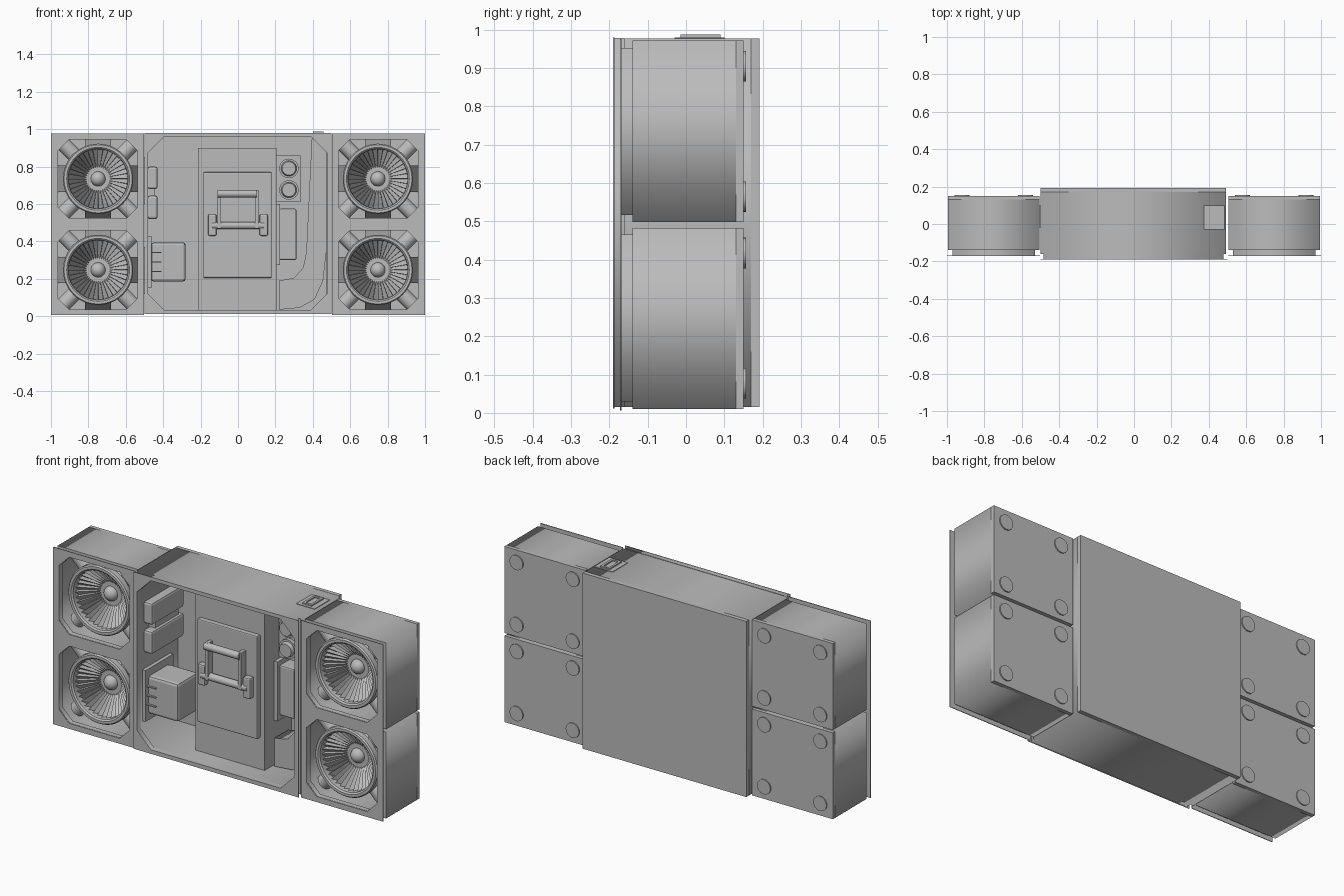
import bpy, bmesh, math
from mathutils import Matrix, Vector

cube = bpy.data.objects.get("Cube")
if cube:
    bpy.data.objects.remove(cube, do_unlink=True)

GREY = 0.5
mat = bpy.data.materials.new("plain grey")
mat.use_nodes = True
mat.diffuse_color = (GREY, GREY, GREY, 1)
mat.node_tree.nodes["Principled BSDF"].inputs["Base Color"].default_value = (GREY, GREY, GREY, 1)


def add(name, mesh, smooth=False):
    mesh.materials.clear()
    mesh.materials.append(mat)
    ob = bpy.data.objects.new(name, mesh)
    bpy.context.scene.collection.objects.link(ob)
    if smooth:
        bpy.ops.object.select_all(action='DESELECT')
        ob.select_set(True)
        bpy.context.view_layer.objects.active = ob
        bpy.ops.object.shade_smooth_by_angle(angle=math.radians(35))
    return ob


def from_bm(name, bm, smooth=False):
    bmesh.ops.recalc_face_normals(bm, faces=bm.faces)
    me = bpy.data.meshes.new(name)
    bm.to_mesh(me)
    bm.free()
    return add(name, me, smooth)


def box(name, x, y, z, bevel=0.0):
    """Box from (min, max) pairs."""
    bm = bmesh.new()
    bmesh.ops.create_cube(bm, size=1)
    for v in bm.verts:
        v.co = [(r[0] + r[1]) / 2 + c * (r[1] - r[0]) for c, r in zip(v.co, (x, y, z))]
    if bevel:
        bmesh.ops.bevel(bm, geom=bm.edges[:], offset=bevel, segments=2, profile=0.5, affect='EDGES')
    return from_bm(name, bm)


def rod(name, a, b, r, r2=None, sides=24):
    """Cylinder or cone between two points."""
    a, b = Vector(a), Vector(b)
    d = b - a
    m = Matrix.Translation((a + b) / 2) @ d.to_track_quat('Z', 'Y').to_matrix().to_4x4()
    bm = bmesh.new()
    bmesh.ops.create_cone(bm, cap_ends=True, segments=sides, radius1=r,
                          radius2=r if r2 is None else r2, depth=d.length, matrix=m)
    return from_bm(name, bm, True)


def rect(x, z, c=0.0):
    """Rectangle outline, with corners cut by c."""
    (x0, x1), (z0, z1) = x, z
    if not c:
        return [(x0, z0), (x1, z0), (x1, z1), (x0, z1)]
    return [(x0 + c, z0), (x1 - c, z0), (x1, z0 + c), (x1, z1 - c),
            (x1 - c, z1), (x0 + c, z1), (x0, z1 - c), (x0, z0 + c)]


def plate(name, loops, y):
    """Outline with holes in the xz plane, given thickness along y."""
    cu = bpy.data.curves.new(name, 'CURVE')
    cu.dimensions, cu.fill_mode, cu.extrude = '2D', 'BOTH', (y[1] - y[0]) / 2
    for pts in loops:
        s = cu.splines.new('POLY')
        s.points.add(len(pts) - 1)
        for p, (px, pz) in zip(s.points, pts):
            p.co = (px, pz, 0, 1)
        s.use_cyclic_u = True
    tmp = bpy.data.objects.new(name, cu)
    bpy.context.scene.collection.objects.link(tmp)
    bpy.context.view_layer.update()
    dg = bpy.context.evaluated_depsgraph_get()
    me = bpy.data.meshes.new_from_object(tmp.evaluated_get(dg))
    bpy.data.objects.remove(tmp, do_unlink=True)
    me.transform(Matrix.Translation((0, (y[0] + y[1]) / 2, 0)) @ Matrix.Rotation(math.pi / 2, 4, 'X'))
    return add(name, me)


def spin(name, profile, cx, cz, sides=48):
    """Revolve (radius, y) points about the speaker axis."""
    bm = bmesh.new()
    vs = [bm.verts.new((cx + r, y, cz)) for r, y in profile]
    es = [bm.edges.new(p) for p in zip(vs, vs[1:])]
    bmesh.ops.spin(bm, geom=vs + es, cent=(cx, 0, cz), axis=(0, 1, 0),
                   angle=2 * math.pi, steps=sides)
    bmesh.ops.remove_doubles(bm, verts=bm.verts, dist=0.0003)
    return from_bm(name, bm, True)


def pleats(name, cx, cz, count=36):
    """Saw-toothed cone of radial blades."""
    bm = bmesh.new()
    rings = []
    for i in range(count):
        for lift, shift in ((0, 0), (0.03, 0.06)):
            t = 2 * math.pi * (i + shift) / count
            rings.append([bm.verts.new((cx + r * math.cos(t), y - lift * k, cz + r * math.sin(t)))
                          for r, y, k in ((0.16, -0.085, 1), (0.1, -0.04, 0.8), (0.03, 0, 0))])
    for a, b in zip(rings, rings[1:] + rings[:1]):
        for k in range(2):
            bm.faces.new((a[k], b[k], b[k + 1], a[k + 1]))
    return from_bm(name, bm)


def speaker(tag, cx, cz):
    n = tag + "_speaker_"
    spin(n + "housing", [(0.158, -0.08), (0.16, -0.13), (0.168, -0.137), (0.182, -0.137), (0.188, -0.13),
                         (0.188, -0.1), (0.178, -0.09), (0.185, -0.04), (0.13, 0.06), (0.12, 0.13)], cx, cz)
    pleats(n + "blades", cx, cz)
    # Rounded hub
    bm = bmesh.new()
    bmesh.ops.create_uvsphere(bm, u_segments=24, v_segments=12, radius=0.04,
                              matrix=Matrix.Translation((cx, -0.025, cz)))
    from_bm(n + "hub", bm, True)
    # Diagonal mounting posts
    for sx in (-1, 1):
        for sz in (-1, 1):
            rod(n + "post", (cx + sx * 0.11, -0.06, cz + sz * 0.11),
                (cx + sx * 0.183, -0.06, cz + sz * 0.183), 0.04)
    # Tapered cross braces behind the rim
    for wide in (True, False):
        bm = bmesh.new()
        bmesh.ops.create_cube(bm, size=2)
        for v in bm.verts:
            reach = 0.22 if v.co.y > 0 else 0.17
            sx, sz = (reach, 0.07) if wide else (0.07, reach)
            v.co = (cx + v.co.x * sx, 0.05 + v.co.y * 0.08, cz + v.co.z * sz)
        from_bm(n + "brace", bm)


# Side cabinets
for tag, s in (("right", -1), ("left", 1)):
    span = lambda a, b: tuple(sorted((s * a, s * b)))
    outer, inner = span(0.505, 0.995), span(0.53, 0.97)
    holes = []
    for row, z, zi in (("lower", (0.01, 0.483), (0.03, 0.465)), ("upper", (0.498, 0.972), (0.517, 0.952))):
        n = f"{tag}_{row}"
        plate(n + "_cabinet_walls", [rect(outer, z), rect(inner, zi)], (-0.14, 0.13))
        box(n + "_cabinet_back", outer, (0.13, 0.15), z)
        plate(n + "_rim", [rect(inner, zi), rect(span(0.537, 0.963), (zi[0] + 0.007, zi[1] - 0.007), 0.06)],
              (-0.168, -0.14))
        holes.append(rect(span(0.536, 0.964), (zi[0] + 0.006, zi[1] - 0.006), 0.06))
        cz = (zi[0] + zi[1]) / 2
        speaker(n, s * 0.748, cz)
        for fx in (0.58, 0.92):
            for dz in (-0.17, 0.17):
                rod(n + "_back_foot", (s * fx, 0.148, cz + dz), (s * fx, 0.156, cz + dz), 0.04)
    plate(tag + "_front_plate", [rect(span(0.502, 1), (0.006, 0.976))] + holes, (-0.172, -0.168))

# Centre cabinet
cx_out, cz_out = (-0.5, 0.492), (0.015, 0.977)
plate("centre_walls", [rect(cx_out, cz_out), rect((-0.482, 0.474), (0.032, 0.96))], (-0.16, 0.17))
box("centre_back", cx_out, (0.17, 0.192), cz_out)
opening = rect((-0.48, 0.475), (0.034, 0.96), 0.085)
plate("centre_rim", [rect((-0.483, 0.478), (0.015, 0.979)), opening], (-0.187, -0.16))
plate("centre_front_plate", [rect((-0.5, 0.5), (0.012, 0.98)), opening], (-0.19, -0.187))

# Central panel, door and handle
box("central_panel", (-0.215, 0.205), (-0.062, 0.17), (0.032, 0.9))
box("door", (-0.185, 0.18), (-0.09, -0.06), (0.205, 0.77), 0.006)
rod("handle_top_bar", (-0.11, -0.125, 0.655), (0.1, -0.125, 0.655), 0.02)
rod("handle_lower_bar", (-0.14, -0.11, 0.485), (0.14, -0.11, 0.485), 0.02)
for s in (-1, 1):
    box("handle_foot", tuple(sorted((s * 0.115, s * 0.16))), (-0.125, -0.088), (0.43, 0.545), 0.008)
    box("handle_arm", tuple(sorted((s * 0.09, s * 0.11))), (-0.13, -0.088), (0.47, 0.675))

# Fittings on the right inner wall
for z in ((0.52, 0.645), (0.68, 0.8)):
    box("wall_block", (-0.484, -0.43), (-0.13, 0.15), z, 0.012)
box("wall_block_link", (-0.484, -0.445), (-0.08, 0.12), (0.64, 0.685))
box("motor_mount", (-0.484, -0.462), (-0.14, 0.1), (0.15, 0.43))
box("motor", (-0.465, -0.28), (-0.12, 0.06), (0.185, 0.395), 0.015)
for z in (0.24, 0.29, 0.34):
    box("motor_rib", (-0.465, -0.41), (-0.13, 0.06), (z - 0.003, z + 0.003))

# Knobs, side box and curved chute
box("knob_plate", (0.2, 0.335), (0.06, 0.17), (0.61, 0.86))
for z in (0.675, 0.79):
    rod("knob_base", (0.272, 0.065, z), (0.272, 0.04, z), 0.052)
    rod("knob", (0.272, 0.045, z), (0.272, 0.02, z), 0.043, 0.036)
box("side_box_base", (0.2, 0.225), (0.02, 0.17), (0.275, 0.6))
box("side_box", (0.22, 0.312), (0.04, 0.17), (0.3, 0.575), 0.008)
plate("chute", [[(0.395, 0.96), (0.365, 0.34), (0.348, 0.26), (0.3, 0.205), (0.22, 0.19), (0.22, 0.035),
                 (0.33, 0.045), (0.41, 0.09), (0.455, 0.19), (0.472, 0.34), (0.474, 0.96)]], (0.0, 0.12))

# Slot frame on top
box("slot_base", (0.375, 0.485), (-0.03, 0.1), (0.97, 0.98))
for x in ((0.4, 0.412), (0.445, 0.457)):
    box("slot_lip", x, (-0.015, 0.09), (0.978, 0.987))
for y in ((-0.015, -0.003), (0.078, 0.09)):
    box("slot_end", (0.4, 0.457), y, (0.978, 0.987))

# Hinge strips between the cabinets
for z in ((0.12, 0.37), (0.6, 0.85)):
    box("hinge_strip", (-0.508, -0.498), (-0.02, 0.1), z)
